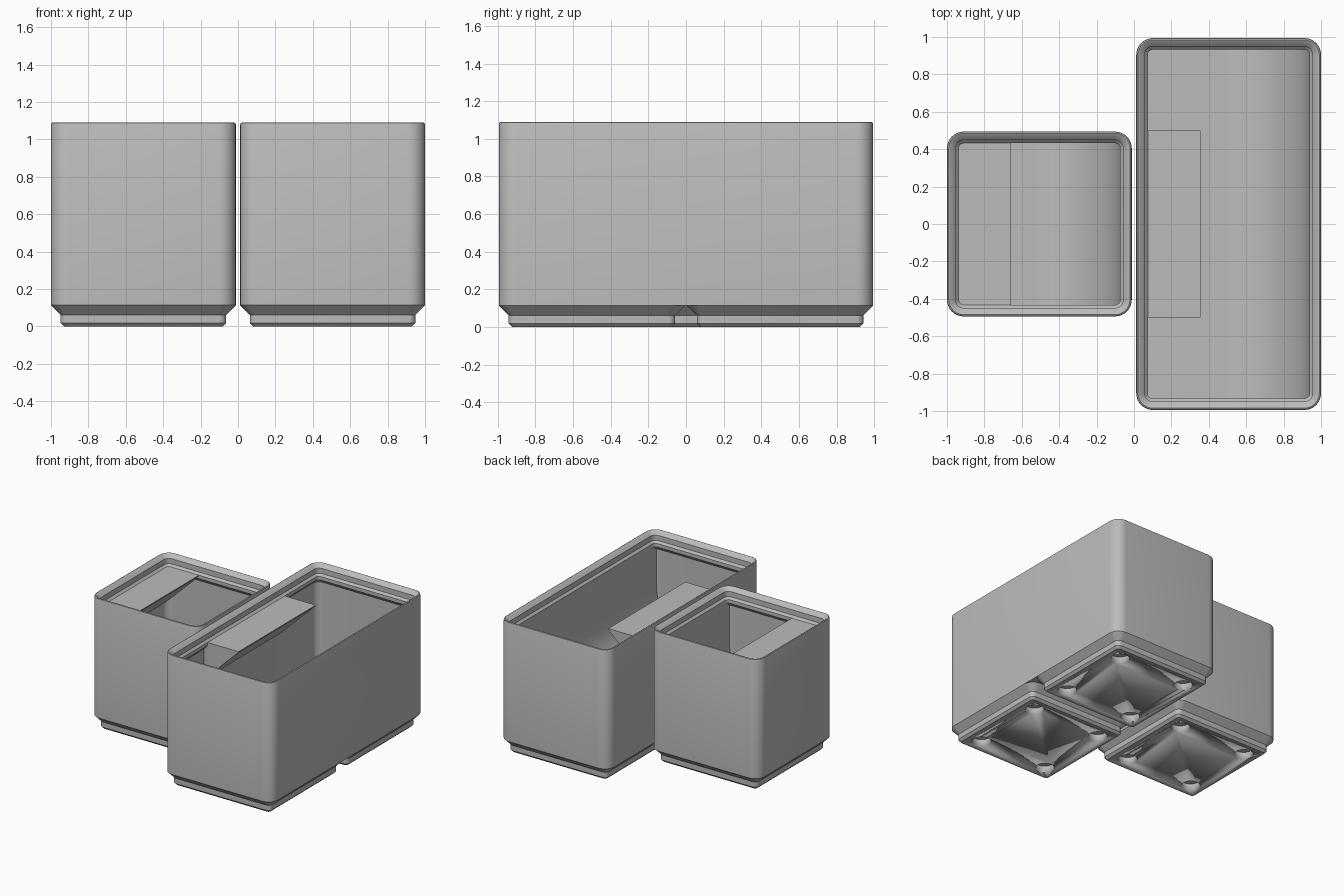
import bpy, bmesh, math

if "Cube" in bpy.data.objects:
    bpy.data.objects.remove(bpy.data.objects["Cube"])

S = 2 / 84            # scene units per millimetre
R = 3.75              # outer corner radius
WALL, LIP, FLOOR = 1.2, 2.6, 7.0

mat = bpy.data.materials.new("light grey plastic")
mat.diffuse_color = (0.5, 0.5, 0.5, 1)
mat.use_nodes = True
mat.node_tree.nodes["Principled BSDF"].inputs["Base Color"].default_value = mat.diffuse_color


def finish(name, bm):
    """Scale the mesh to scene units, make an object and shade it."""
    bmesh.ops.scale(bm, vec=(S, S, S), verts=bm.verts)
    bmesh.ops.recalc_face_normals(bm, faces=bm.faces)
    me = bpy.data.meshes.new(name)
    bm.to_mesh(me)
    bm.free()
    me.materials.append(mat)
    ob = bpy.data.objects.new(name, me)
    bpy.context.collection.objects.link(ob)
    bpy.ops.object.select_all(action='DESELECT')
    ob.select_set(True)
    bpy.context.view_layer.objects.active = ob
    bpy.ops.object.shade_smooth_by_angle(angle=math.radians(25))
    return ob


def ring(bm, cx, cy, hx, hy, inset, z, seg=8):
    """Rounded rectangle of vertices, inset from the outer outline."""
    r = max(R - inset, 0.3)
    hx, hy = hx - inset - r, hy - inset - r
    out = []
    for k, (sx, sy) in enumerate([(1, 1), (-1, 1), (-1, -1), (1, -1)]):
        for i in range(seg + 1):
            a = math.pi / 2 * (k + i / seg)
            out.append(bm.verts.new((cx + sx * hx + r * math.cos(a),
                                     cy + sy * hy + r * math.sin(a), z)))
    return out


def loft(bm, cx, cy, hx, hy, profile):
    """Closed solid through rounded rectangles given as (inset, height)."""
    rings = [ring(bm, cx, cy, hx, hy, i, z) for i, z in profile]
    for a, b in zip(rings, rings[1:]):
        n = len(a)
        for i in range(n):
            bm.faces.new((a[i], a[(i + 1) % n], b[(i + 1) % n], b[i]))
    bm.faces.new(rings[0])
    bm.faces.new(rings[-1])


def extrude_y(name, pts, y0, y1):
    """Prism from an x-z profile."""
    bm = bmesh.new()
    a = [bm.verts.new((x, y0, z)) for x, z in pts]
    b = [bm.verts.new((x, y1, z)) for x, z in pts]
    n = len(pts)
    for i in range(n):
        bm.faces.new((a[i], a[(i + 1) % n], b[(i + 1) % n], b[i]))
    bm.faces.new(a)
    bm.faces.new(b)
    return finish(name, bm)


def magnet_holes(cx, cy):
    """Four short cylinders used as a cutter."""
    bm = bmesh.new()
    for sx in (-13, 13):
        for sy in (-13, 13):
            c = bmesh.ops.create_cone(bm, cap_ends=True, segments=32,
                                      radius1=3, radius2=3, depth=4.8)
            bmesh.ops.translate(bm, verts=c['verts'], vec=(cx + sx, cy + sy, 0))
    ob = finish("hole_cutter", bm)
    ob.hide_render = True
    return ob


# outer wall, rounded rim, stepped stacking lip, inner wall, floor
SHELL = [(0, 4.75), (0, 45.3), (0.12, 45.65), (0.4, 45.8), (0.75, 45.65),
         (1.9, 44.5), (1.9, 42.7), (LIP, 42), (LIP, 40.8),
         (WALL, 39.4), (WALL, FLOOR)]
# stepped foot that fits the grid
FOOT = [(2.95, 0), (2.15, 0.8), (2.15, 2.6), (0, 4.75)]


def make_bin(name, cx, units, tab_half):
    hx, hy = 20.75, units * 21 - 0.25
    bm = bmesh.new()
    loft(bm, cx, 0, hx, hy, SHELL)
    finish(name + "_shell", bm)

    # feet with magnet holes
    for u in range(units):
        cy = (u - (units - 1) / 2) * 42
        bm = bmesh.new()
        loft(bm, cx, cy, 20.75, 20.75, FOOT)
        foot = finish(f"{name}_foot_{u + 1}", bm)
        cutter = magnet_holes(cx, cy)
        mod = foot.modifiers.new("holes", 'BOOLEAN')
        mod.object = cutter
        mod.solver = 'EXACT'
        bpy.context.view_layer.objects.active = foot
        bpy.ops.object.modifier_apply(modifier=mod.name)
        bpy.data.objects.remove(cutter)

    # curved scoop along the right wall
    r, xf, xb = 19.0, cx + hx - LIP, cx + hx - 1.1
    arc = [(xf - r + r * math.sin(a), FLOOR + r - r * math.cos(a))
           for a in (math.pi / 2 * i / 20 for i in range(21))]
    pts = arc + [(xf, 40.8), (xb, 40.8), (xb, FLOOR - 0.3), (xf - r, FLOOR - 0.3)]
    extrude_y(name + "_scoop", pts, -hy + 1.1, hy - 1.1)

    # label tab along the left wall
    x0, x1 = cx - hx + 1.1, cx - hx + 14.4
    drop = (x1 - x0) * math.tan(math.radians(44))
    extrude_y(name + "_label_tab",
              [(x0, 42), (x1, 42), (x1, 41.7), (x0, 41.7 - drop)],
              -tab_half, tab_half)


make_bin("small_bin", -21.25, 1, 19.65)
make_bin("large_bin", 21.25, 2, 21)
